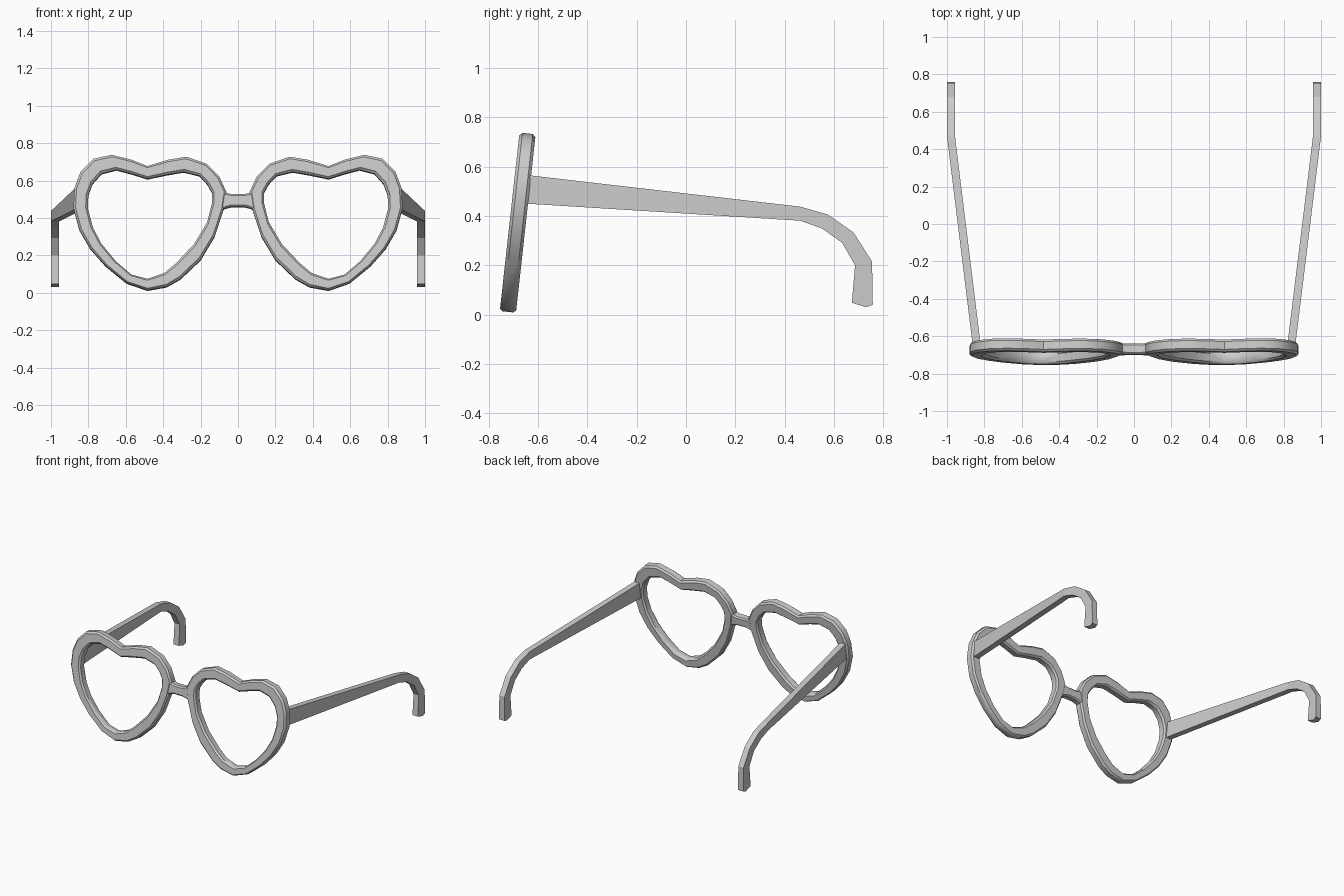
import bpy, bmesh, math

cube = bpy.data.objects.get("Cube")
if cube:
    bpy.data.objects.remove(cube, do_unlink=True)

grey = bpy.data.materials.new("plain grey")
grey.use_nodes = True
colour = (0.6, 0.6, 0.6, 1)
grey.diffuse_color = colour
grey.node_tree.nodes["Principled BSDF"].inputs["Base Color"].default_value = colour

TILT = math.radians(6.3)


def tilted(x, z, depth):
    """Point on the leaning lens plane, pushed back by depth."""
    y = -0.724 + z * math.tan(TILT) + depth * math.cos(TILT)
    return (x, y, z - depth * math.sin(TILT))


def loft(name, sections, closed=False, smooth=True):
    """Skin a row of equal-sized cross-sections."""
    bm = bmesh.new()
    rows = [[bm.verts.new(p) for p in section] for section in sections]
    pairs = list(zip(rows, rows[1:]))
    if closed:
        pairs.append((rows[-1], rows[0]))
    else:
        bm.faces.new(rows[0])
        bm.faces.new(rows[-1])
    for a, b in pairs:
        for i in range(len(a)):
            j = (i + 1) % len(a)
            bm.faces.new((a[i], a[j], b[j], b[i]))
    bmesh.ops.recalc_face_normals(bm, faces=bm.faces)
    mesh = bpy.data.meshes.new(name)
    bm.to_mesh(mesh)
    bm.free()
    mesh.materials.append(grey)
    obj = bpy.data.objects.new(name, mesh)
    bpy.context.collection.objects.link(obj)
    if smooth:
        bpy.ops.object.select_all(action='DESELECT')
        obj.select_set(True)
        bpy.context.view_layer.objects.active = obj
        bpy.ops.object.shade_smooth_by_angle(angle=math.radians(36))
    return obj


# Heart rim: outer x, z and inner x, z, clockwise from the dip
heart = [
    (.484, .675, .484, .607), (.57, .709, .57, .634), (.676, .735, .65, .655),
    (.773, .714, .73, .634), (.842, .644, .778, .58), (.874, .559, .8, .52),
    (.88, .452, .803, .45), (.848, .334, .775, .345), (.789, .233, .73, .26),
    (.709, .142, .655, .168), (.596, .05, .57, .095), (.484, .011, .484, .072),
    (.382, .03, .393, .104), (.307, .072, .329, .158), (.2, .174, .235, .258),
    (.126, .297, .165, .375), (.078, .441, .138, .48), (.062, .537, .14, .535),
    (.1, .618, .165, .58), (.168, .687, .206, .623), (.275, .725, .291, .644),
    (.372, .709, .383, .628),
]

# Chamfered rim section: fraction from outer to inner, depth
half, cut = 0.033, 0.012
edge = cut / 0.08
rim_section = [(edge, -half), (1 - edge, -half), (1, cut - half), (1, half - cut),
               (1 - edge, half), (edge, half), (0, half - cut), (0, cut - half)]

# Temple arm outline: top y, z and bottom y, z from hinge to tip
arm = [
    (-.645, .566, -.645, .45), (.463, .438, .463, .381), (.576, .406, .552, .349),
    (.68, .333, .633, .292), (.755, .215, .686, .199), (.758, .04, .673, .048),
]


def arm_x(y):
    """Outer face of an arm: splays outward, then runs straight."""
    return min(1.0, 0.866 + (y + 0.62) * 0.123)


for side, sign in (("left", 1), ("right", -1)):
    rim = [[tilted(sign * (ox + (ix - ox) * t), oz + (iz - oz) * t, d)
            for t, d in rim_section] for ox, oz, ix, iz in heart]
    loft(side + "_heart_rim", rim, closed=True)

    sections = []
    for n, (ty, tz, by, bz) in enumerate(arm):
        # middle point gives the tip its blunt point
        my, mz = (ty + by) / 2, (tz + bz) / 2
        if n == len(arm) - 1:
            my, mz = .73, .03
        ring = [(ty, tz), (my, mz), (by, bz)]
        outer = [(sign * arm_x(y), y, z) for y, z in ring]
        inner = [(sign * (arm_x(y) - 0.043), y, z) for y, z in reversed(ring)]
        sections.append(outer + inner)
    loft(side + "_temple_arm", sections, smooth=False)

# Bridge: slim bar that flares into both rims
stations = []
for x, top, bottom in ((-.1, .54, .435), (-.065, .532, .45), (-.035, .525, .458),
                       (.035, .525, .458), (.065, .532, .45), (.1, .54, .435)):
    d, c = 0.029, 0.009
    outline = [(top, c - d), (top, d - c), (top - c, d), (bottom + c, d),
               (bottom, d - c), (bottom, c - d), (bottom + c, -d), (top - c, -d)]
    stations.append([tilted(x, z, depth) for z, depth in outline])
loft("nose_bridge", stations)
